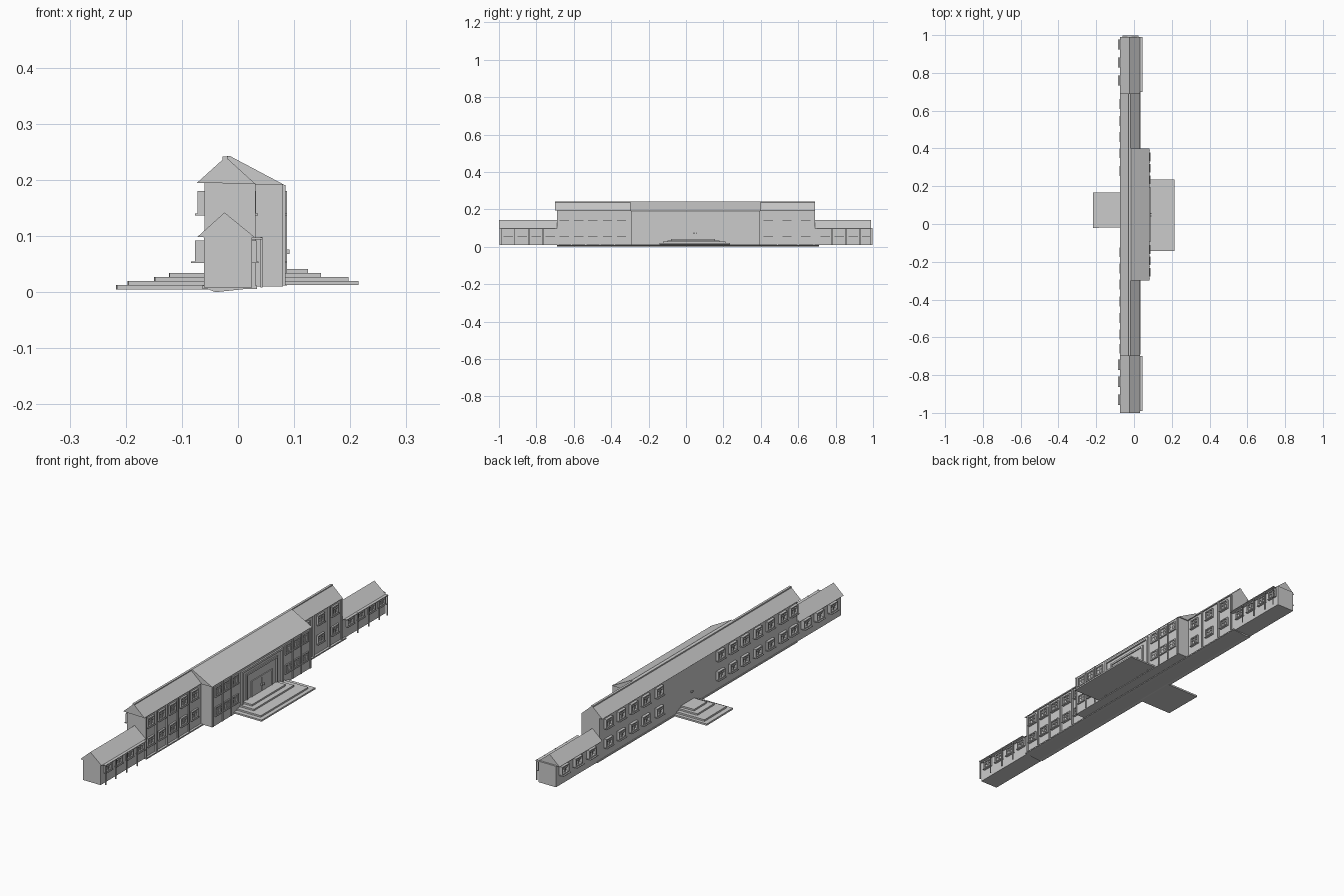
import bpy, bmesh
from mathutils import Vector

if "Cube" in bpy.data.objects:
    bpy.data.objects.remove(bpy.data.objects["Cube"])


def mesh_object(name, bm):
    bmesh.ops.recalc_face_normals(bm, faces=bm.faces)
    me = bpy.data.meshes.new(name)
    bm.to_mesh(me)
    bm.free()
    ob = bpy.data.objects.new(name, me)
    bpy.context.collection.objects.link(ob)
    return ob


def add_box(bm, x0, x1, y0, y1, z0, z1):
    vs = bmesh.ops.create_cube(bm, size=1)['verts']
    for v in vs:
        v.co = Vector((x0 + (v.co.x + .5) * (x1 - x0),
                       y0 + (v.co.y + .5) * (y1 - y0),
                       z0 + (v.co.z + .5) * (z1 - z0)))


def boxes(name, items):
    bm = bmesh.new()
    for b in items:
        add_box(bm, *b)
    return mesh_object(name, bm)


def prism(name, profile, y0, y1):
    """Extrude an x-z profile along y."""
    bm = bmesh.new()
    f = bm.faces.new([bm.verts.new((x, y0, z)) for x, z in profile])
    r = bmesh.ops.extrude_face_region(bm, geom=[f])
    vs = [g for g in r['geom'] if isinstance(g, bmesh.types.BMVert)]
    bmesh.ops.translate(bm, verts=vs, vec=(0, y1 - y0, 0))
    return mesh_object(name, bm)


def window_boxes(wall, side, y, z0, z1, w=.046, depth=.008):
    """Frame, two mullion bars, pane and sill on a wall facing side (+1/-1)."""
    t = .005
    out = []

    def put(d0, d1, ya, yb, za, zb):
        a, b = sorted((wall + side * d0, wall + side * d1))
        out.append((a, b, ya, yb, za, zb))
    l, r, mz = y - w / 2, y + w / 2, z0 + (z1 - z0) * .6
    put(-.002, depth, l, l + t, z0, z1)
    put(-.002, depth, r - t, r, z0, z1)
    put(-.002, depth, l + t, r - t, z0, z0 + t)
    put(-.002, depth, l + t, r - t, z1 - t, z1)
    put(-.002, depth * .7, y - t / 2, y + t / 2, z0 + t, z1 - t)
    put(-.002, depth * .6, l + t, r - t, mz - .002, mz + .002)
    put(-.002, .001, l + t, r - t, z0 + t, z1 - t)
    put(-.002, depth * 1.4, l - .002, r + .002, z0 - .003, z0)
    return out


# Walls: long block, low end wings, projecting centre
boxes('main_walls', [(-.06, .024, -.69, .69, .008, .196)])
boxes('left_wing_walls', [(-.061, .025, -.998, -.69, .008, .101)])
boxes('right_wing_walls', [(-.061, .025, .69, .998, .008, .101)])
boxes('centre_walls', [(0, .08, -.295, .395, .01, .192)])

# Gable roofs with overhang
prism('main_roof', [(-.073, .195), (-.022, .241), (.031, .193)], -.70, .69)
for nm, a, b in (('left', -1, -.69), ('right', .69, .99)):
    prism(nm + '_wing_roof', [(-.073, .098), (-.024, .142), (.031, .097)], a, b)
prism('centre_roof', [(-.02, .191), (-.026, .241), (-.015, .243), (.083, .191)], -.30, .40)
boxes('ridge_cap', [(-.028, -.018, -.70, .69, .236, .2415)])

# Plinth and slightly sloping ground sheet
boxes('plinth', [(-.063, .034, -.69, .71, .006, .012)])
prism('ground_sheet', [(-.04, 0), (.035, .008), (-.06, .008)], -.69, .71)

# Terraced steps on both long sides
boxes('front_steps', [
    (.02, .215, -.142, .235, .013, .020), (.02, .197, -.122, .21, .020, .027),
    (.02, .148, -.10, .18, .027, .034), (.02, .125, -.08, .155, .034, .041)])
back_steps = boxes('back_steps', [
    (-.216, 0, -.018, .168, .005, .0125), (-.195, 0, -.003, .153, .0125, .020),
    (-.148, 0, .015, .135, .020, .027), (-.122, 0, .03, .12, .027, .034)])
back_steps.rotation_euler.z = .01

# Entrance with nested surrounds
portal = []
for half, top, w, d in ((.145, .18, .009, .007), (.108, .156, .008, .005), (.073, .111, .006, .004)):
    l, r, x1 = .05 - half, .05 + half, .08 + d
    portal += [(.079, x1, l, l + w, .012, top), (.079, x1, r - w, r, .012, top),
               (.079, x1, l + w, r - w, top - w, top)]
boxes('entrance_surround', portal)
boxes('entrance_doors', [(.079, .082, -.017, .048, .04, .105),
                         (.079, .082, .050, .117, .04, .105)])
boxes('door_handles', [(.08, .092, .041, .045, .068, .076),
                       (.08, .092, .053, .057, .068, .076)])
boxes('back_door_handle', [(-.068, -.06, .045, .055, .068, .074)])

# Windows
LOW, HIGH = (.055, .092), (.140, .180)
front_wins, back_wins = [], []
for y in (-.95, -.875, -.80, -.725, .745, .82, .895, .965):
    front_wins += window_boxes(.025, 1, y, *LOW)
for y in (-.65, -.573, -.498, -.42, -.345, .44, .54, .64):
    for z in (LOW, HIGH):
        front_wins += window_boxes(.024, 1, y, *z)
for y in (-.255, -.195, -.135, .235, .295, .355):
    for z in (LOW, HIGH):
        front_wins += window_boxes(.08, 1, y, *z, w=.042, depth=.005)
for y in (.95, .855, .76, -.745, -.835, -.93):
    back_wins += window_boxes(-.061, -1, y, *LOW, w=.05, depth=.016)
for y in (.635, .546, .46, .375, .28, -.15, -.235, -.32, -.41, -.497, -.585, -.66):
    for z in (LOW, HIGH):
        back_wins += window_boxes(-.06, -1, y, *z, w=.048, depth=.012)
boxes('front_windows', front_wins)
boxes('back_windows', back_wins)

# Thin downpipes between the front windows
pipes = [(.04, .044, y - .002, y + .002, .008, .098)
         for y in (-.985, -.915, -.84, -.765, .78, .855, .93, .985)]
pipes += [(.024, .031, y - .003, y + .003, .01, .193)
          for y in (-.685, -.612, -.536, -.46, -.383, .49, .60, .685)]
pipes += [(.08, .085, y - .002, y + .002, .012, .191)
          for y in (-.29, -.225, -.165, .265, .325, .39)]
boxes('downpipes', pipes)
boxes('wing_gutters', [(.025, .044, -.99, -.70, .094, .097), (.025, .044, .70, .99, .094, .097)])
